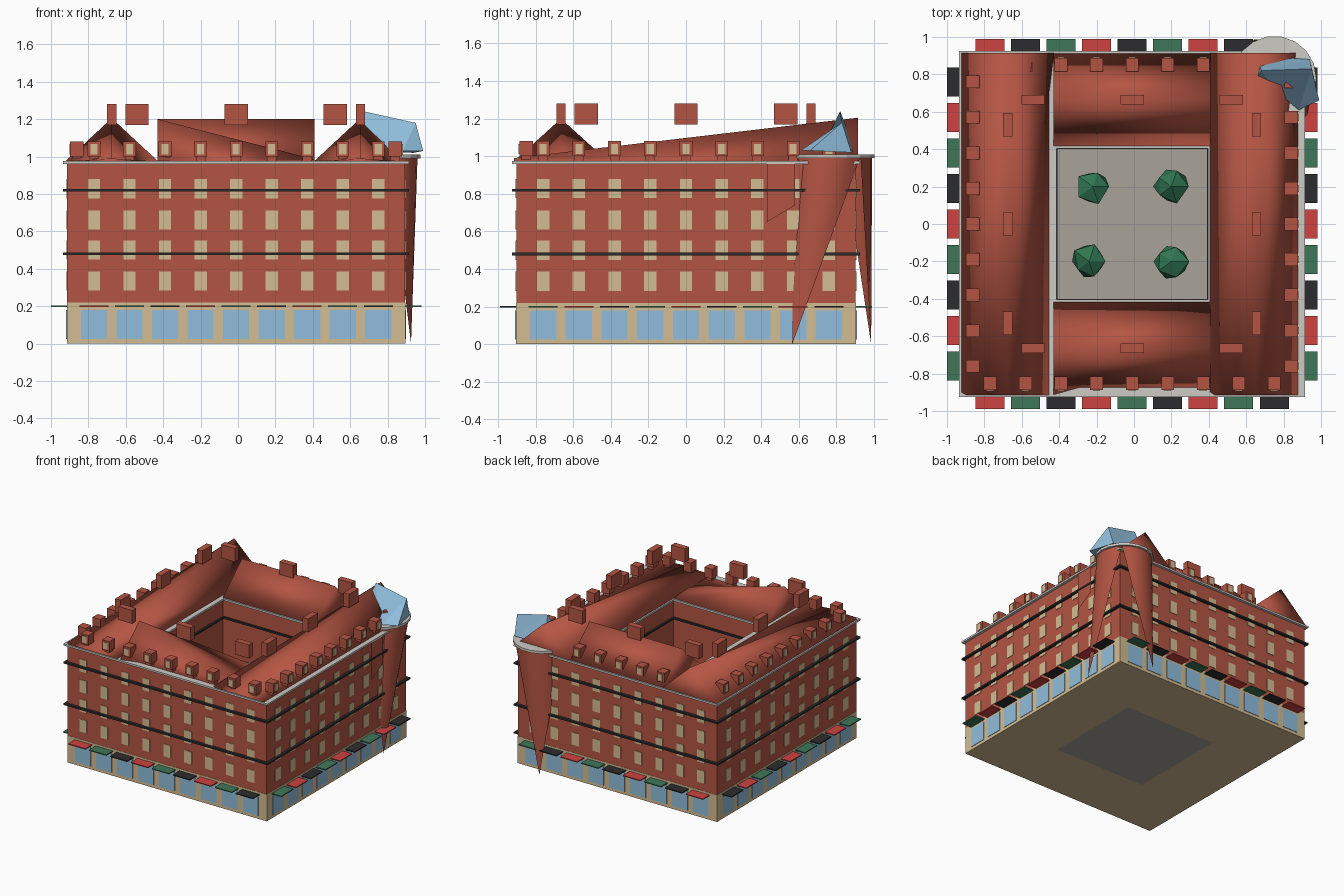
import bpy, bmesh, math, random
from mathutils import Vector

if "Cube" in bpy.data.objects:
    bpy.data.objects.remove(bpy.data.objects["Cube"])

random.seed(4)
CX = -0.01          # plan centre in x
STEP = 0.19         # bay spacing
BAYS = [(i - 4) * STEP for i in range(9)]


def mat(name, r, g, b):
    m = bpy.data.materials.new(name)
    lin = [((c / 255 + 0.055) / 1.055) ** 2.4 for c in (r, g, b)]
    m.diffuse_color = (*lin, 1)
    m.use_nodes = True
    m.node_tree.nodes["Principled BSDF"].inputs["Base Color"].default_value = m.diffuse_color
    return m


BRICK = mat("brick_red", 180, 85, 67)
STONE = mat("sandstone", 212, 188, 146)
GLASS = mat("light_blue", 145, 190, 220)
TRIM = mat("pale_grey", 205, 203, 197)
BLACK = mat("black", 44, 44, 46)
RED = mat("awning_red", 205, 66, 64)
GREEN = mat("green", 62, 118, 88)
PAVING = mat("paving_grey", 168, 162, 153)
TREE = mat("tree_green", 48, 118, 82)


def make(name, bm, material, smooth=False):
    bmesh.ops.recalc_face_normals(bm, faces=bm.faces)
    me = bpy.data.meshes.new(name)
    bm.to_mesh(me)
    bm.free()
    me.materials.append(material)
    for p in me.polygons:
        p.use_smooth = smooth
    ob = bpy.data.objects.new(name, me)
    bpy.context.collection.objects.link(ob)
    return ob


def box(bm, a, b):
    """Add an axis-aligned box between two corners."""
    vs = [bm.verts.new((x, y, z)) for z in (a[2], b[2])
          for x, y in ((a[0], a[1]), (b[0], a[1]), (b[0], b[1]), (a[0], b[1]))]
    for f in ((3, 2, 1, 0), (4, 5, 6, 7), (0, 1, 5, 4), (1, 2, 6, 5), (2, 3, 7, 6), (3, 0, 4, 7)):
        bm.faces.new([vs[i] for i in f])


def side_box(bm, side, u, w, d0, d1, z0, z1):
    """Box on a facade: u along it, w wide, from d0 to d1 outwards."""
    s = -1 if side in ("front", "left") else 1
    if side in ("front", "back"):
        box(bm, (CX + u - w / 2, s * d0, z0), (CX + u + w / 2, s * d1, z1))
    else:
        box(bm, (CX + s * d0, u - w / 2, z0), (CX + s * d1, u + w / 2, z1))


def ring(bm, outer, inner, z0, z1):
    """Square ring with a square hole."""
    loops = []
    for h, z in ((outer, z0), (outer, z1), (inner, z1), (inner, z0)):
        loops.append([bm.verts.new((CX + sx * h, sy * h, z))
                      for sx, sy in ((-1, -1), (1, -1), (1, 1), (-1, 1))])
    for k in range(4):
        a, b = loops[k], loops[(k + 1) % 4]
        for i in range(4):
            j = (i + 1) % 4
            bm.faces.new((a[i], a[j], b[j], b[i]))


def mesh(name, verts, faces, material, smooth=False):
    bm = bmesh.new()
    vs = [bm.verts.new(v) for v in verts]
    for f in faces:
        bm.faces.new([vs[i] for i in f])
    return make(name, bm, material, smooth)


SIDES = ("front", "right", "back", "left")

# Masonry block around the courtyard
for name, o, i, z0, z1, m in (("ground_floor", .905, .415, 0, .22, STONE),
                              ("upper_walls", .903, .415, .22, .96, BRICK),
                              ("cornice", .925, .405, .96, .975, TRIM)):
    bm = bmesh.new()
    ring(bm, o, i, z0, z1)
    make(name, bm, m)

# Black string courses, outside and in the courtyard
bm = bmesh.new()
for z in (.48, .82):
    ring(bm, .925, .9, z - .007, z + .007)
    ring(bm, .42, .4, z - .007, z + .007)
make("string_courses", bm, BLACK)

# Windows, shopfronts and dormers on every side
shop, wins, dorm, dwin = (bmesh.new() for _ in range(4))
for s in SIDES:
    for u in BAYS:
        side_box(shop, s, u, .14, .9, .909, .025, .18)
        for z in (.335, .5, .66, .828):
            side_box(wins, s, u, .066, .898, .907, z - .051, z + .051)
        side_box(dorm, s, u, .068, .815, .887, 1.0, 1.08)
        side_box(dwin, s, u, .038, .88, .892, 1.012, 1.066)
    # solid feet joining dormers to the roof
    for u in BAYS:
        side_box(dorm, s, u, .05, .825, .875, .97, 1.0)
make("shop_windows", shop, GLASS)
make("upper_windows", wins, STONE)
make("dormers", dorm, BRICK)
make("dormer_windows", dwin, STONE)

# Awnings in repeating colours
orders = {"front": (RED, GREEN, BLACK), "back": (RED, BLACK, GREEN),
          "left": (GREEN, RED, BLACK), "right": (GREEN, RED, BLACK)}
for n, m in (("red", RED), ("green", GREEN), ("black", BLACK)):
    bm = bmesh.new()
    for s in SIDES:
        for i, u in enumerate(BAYS):
            if orders[s][i % 3] == m:
                side_box(bm, s, u, .155, .9, .99, .196, .204)
    make(n + "_awnings", bm, m)

# Roof wings: ridge heights differ between the two ends
PRISM = ((0, 1, 2), (3, 5, 4), (0, 3, 4, 1), (1, 4, 5, 2), (2, 5, 3, 0))
Z = .973


def wing(name, axis, c, a0, a1, r0, r1):
    pts = []
    for a, r in ((a0, r0), (a1, r1)):
        for off, z in ((-.25, Z), (0, r), (.25, Z)):
            pts.append((c + off, a, z) if axis == "y" else (a, c + off, z))
    mesh(name, pts, PRISM, BRICK, True)


wing("left_roof", "y", CX - .665, -.915, .915, .99, 1.205)
wing("right_roof", "y", CX + .665, -.915, .915, .99, 1.205)
wing("front_roof", "x", -.665, -.43, .41, 1.2, .985)
wing("back_roof", "x", .665, -.43, .41, 1.2, 1.2)

# Chimneys along each ridge
bm = bmesh.new()
for s in SIDES:
    for u in (-.53, 0, .53):
        side_box(bm, s, u, .125, .64, .69, 1.17, 1.28)
make("chimneys", bm, BRICK)

# Corner tower: two curved flaps that taper to the ground either side of the corner
TX, TY, TR = .75, .78, .21


def arc(a, r, z):
    return (TX + r * math.cos(math.radians(a)), TY + r * math.sin(math.radians(a)), z)


for name, a0, a1, foot in (("tower_right_flap", -75, 45, (.925, .565, 0)),
                           ("tower_back_flap", 45, 165, (.64, .985, 0))):
    pts = [arc(a0 + (a1 - a0) * i / 8, TR, 1.0) for i in range(9)] + [foot]
    mesh(name, pts, [(i, i + 1, 9) for i in range(8)], BRICK, True)

# Tower cornice disc
bm = bmesh.new()
lo, hi = ([bm.verts.new(arc(a, .225, z)) for a in range(0, 360, 20)] for z in (.99, 1.01))
bm.faces.new(lo)
bm.faces.new(hi)
for i in range(18):
    j = (i + 1) % 18
    bm.faces.new((lo[i], lo[j], hi[j], hi[i]))
make("tower_cornice", bm, TRIM)

# Folded blue tower roof
mesh("tower_roof",
     [(.62, .72, 1.03), (.75, .72, 1.03), (.88, .61, 1.03), (.99, .66, 1.03),
      (.68, .82, 1.24), (.95, .83, 1.18), (.94, .88, 1.02), (.66, .9, 1.03)],
     [(0, 1, 4), (1, 2, 5, 4), (2, 3, 5), (3, 6, 5), (4, 5, 6), (4, 6, 7), (0, 4, 7),
      (0, 7, 6, 3, 2, 1)], GLASS)

# Loose wall panel beside the tower
mesh("wall_panel", [(.91, .43, .965), (.91, .43, .65), (.91, .58, .74), (.91, .58, .965)],
     [(0, 1, 2, 3)], BRICK)

# Courtyard paving and trees
bm = bmesh.new()
box(bm, (CX - .415, -.415, 0), (CX + .415, .415, .012))
make("courtyard_paving", bm, PAVING)
for i, (x, y) in enumerate(((-.22, .2), (.2, .2), (-.24, -.2), (.2, -.2))):
    bm = bmesh.new()
    bmesh.ops.create_icosphere(bm, subdivisions=1, radius=.1)
    for v in bm.verts:
        v.co = v.co * random.uniform(.8, 1.12) + Vector((x, y, .12))
    make("courtyard_tree_%d" % (i + 1), bm, TREE)
